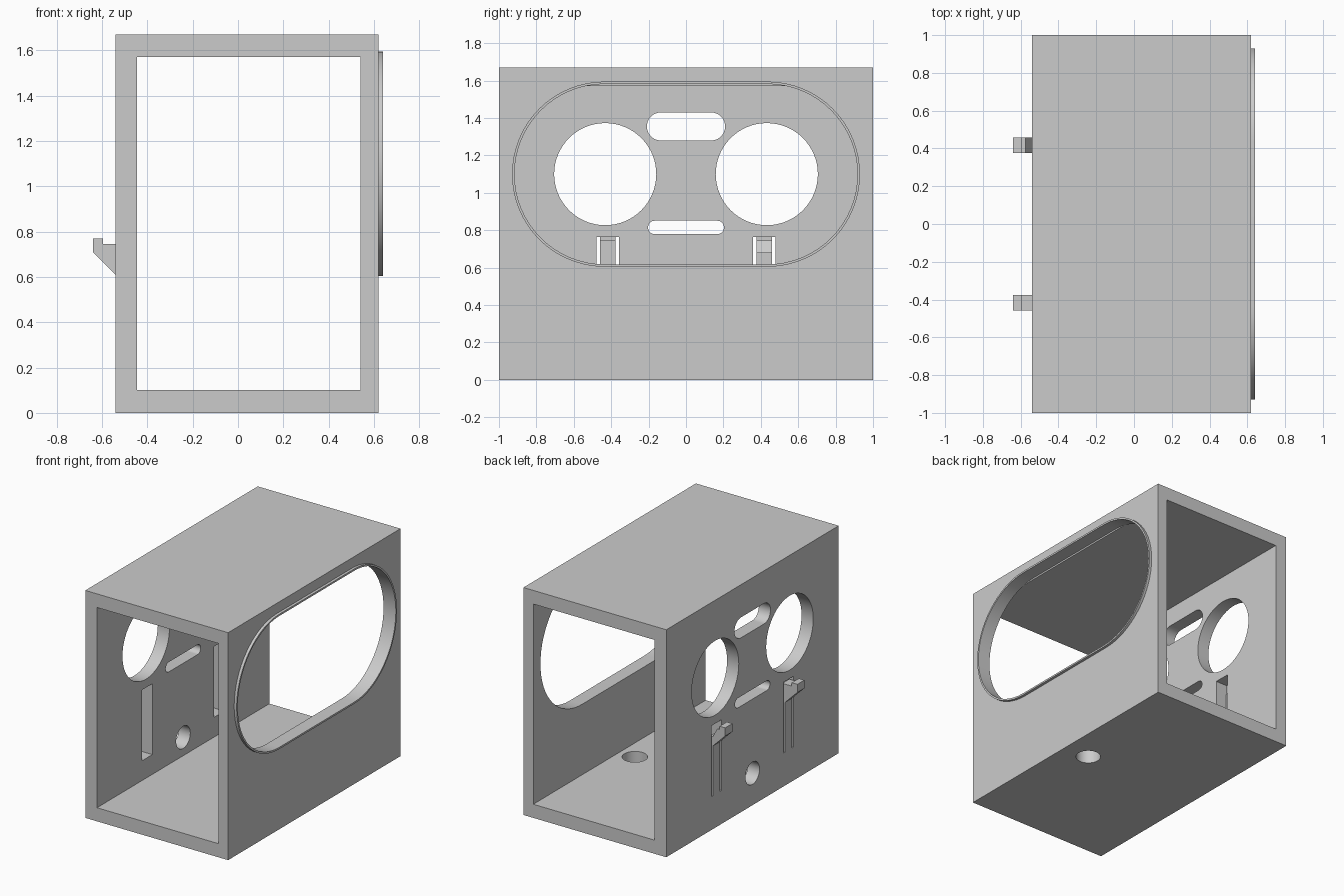
import bpy
import bmesh
from math import pi, cos, sin
from mathutils import Vector

old = bpy.data.objects.get("Cube")
if old:
    bpy.data.objects.remove(old, do_unlink=True)

grey = bpy.data.materials.new("plain grey")
grey.use_nodes = True
GREY = (0.6, 0.6, 0.6, 1)
grey.diffuse_color = GREY
grey.node_tree.nodes["Principled BSDF"].inputs["Base Color"].default_value = GREY


def prism(name, outline, direction):
    """Close an outline of 3D points and extrude it along a direction."""
    bm = bmesh.new()
    face = bm.faces.new([bm.verts.new(p) for p in outline])
    new = bmesh.ops.extrude_face_region(bm, geom=[face])["geom"]
    bmesh.ops.translate(bm, vec=Vector(direction),
                        verts=[g for g in new if isinstance(g, bmesh.types.BMVert)])
    bmesh.ops.recalc_face_normals(bm, faces=bm.faces)
    mesh = bpy.data.meshes.new(name)
    bm.to_mesh(mesh)
    bm.free()
    mesh.materials.append(grey)
    obj = bpy.data.objects.new(name, mesh)
    bpy.context.collection.objects.link(obj)
    return obj


def box(name, x0, x1, y0, y1, z0, z1):
    return prism(name, [(x0, y0, z0), (x1, y0, z0), (x1, y1, z0), (x0, y1, z0)],
                 (0, 0, z1 - z0))


def stadium(name, x0, x1, z, half, r, y=0, steps=32):
    """Rounded slot running along y; half is the offset of its end centres."""
    pts = []
    for side in (1, -1):
        for i in range(steps + (1 if half else 0)):
            a = -pi / 2 + pi * i / steps
            pts.append((x0, y + side * (half + r * cos(a)), z + side * r * sin(a)))
    return prism(name, pts, (x1 - x0, 0, 0))


def combine(target, tool, operation="DIFFERENCE"):
    mod = target.modifiers.new("cut", "BOOLEAN")
    mod.operation = operation
    mod.solver = "EXACT"
    mod.object = tool
    bpy.context.view_layer.objects.active = target
    bpy.ops.object.modifier_apply(modifier=mod.name)
    bpy.data.objects.remove(tool, do_unlink=True)


# Open-ended rectangular housing
X0, X1, TOP = -0.54, 0.62, 1.67
WALL = -0.445
housing = box("housing", X0, X1, -1, 1, 0, TOP)
combine(housing, box("cavity", WALL, 0.54, -1.1, 1.1, 0.10, 1.57))

# Large rounded window with a raised lip
combine(housing, stadium("window_lip", 0.58, 0.64, 1.1, 0.435, 0.495), "UNION")
combine(housing, stadium("window", 0.54, 0.7, 1.1, 0.435, 0.482))

# Openings in the opposite wall: round ports, slots, small hole
for side in (1, -1):
    combine(housing, stadium("port", -0.6, -0.4, 1.1, 0, 0.273, side * 0.432))
combine(housing, stadium("upper_slot", -0.6, -0.4, 1.355, 0.134, 0.075))
combine(housing, stadium("lower_slot", -0.6, -0.4, 0.815, 0.167, 0.036))
combine(housing, stadium("wall_hole", -0.6, -0.4, 0.235, 0, 0.082))

# Floor hole
ring = [(0.415 + 0.085 * cos(i * pi / 32), 0.085 * sin(i * pi / 32), -0.05)
        for i in range(64)]
combine(housing, prism("floor_hole", ring, (0, 0, 0.2)))

# Hooked spring clips, each on a thin tongue inside a tall slot
TONGUE = -0.518
for name, y, notch in (("left", 0.418, True), ("right", -0.418, False)):
    combine(housing, box("clip_slot", -0.6, -0.4, y - 0.06, y + 0.06, 0.245, 0.765))
    inner = [(-0.575, 0.745), (X0, 0.68), (TONGUE, 0.68)] if notch else [(TONGUE, 0.745)]
    profile = [(TONGUE, 0.245), (X0, 0.245), (X0, 0.61), (-0.64, 0.71),
               (-0.64, 0.77), (-0.595, 0.77), (-0.595, 0.745)] + inner
    prism(name + "_clip", [(x, y - 0.041, z) for x, z in profile], (0, 0.082, 0))

# Smooth the curved openings, keep the edges crisp
bpy.ops.object.select_all(action="DESELECT")
housing.select_set(True)
bpy.context.view_layer.objects.active = housing
bpy.ops.object.shade_smooth_by_angle(angle=pi / 6)
